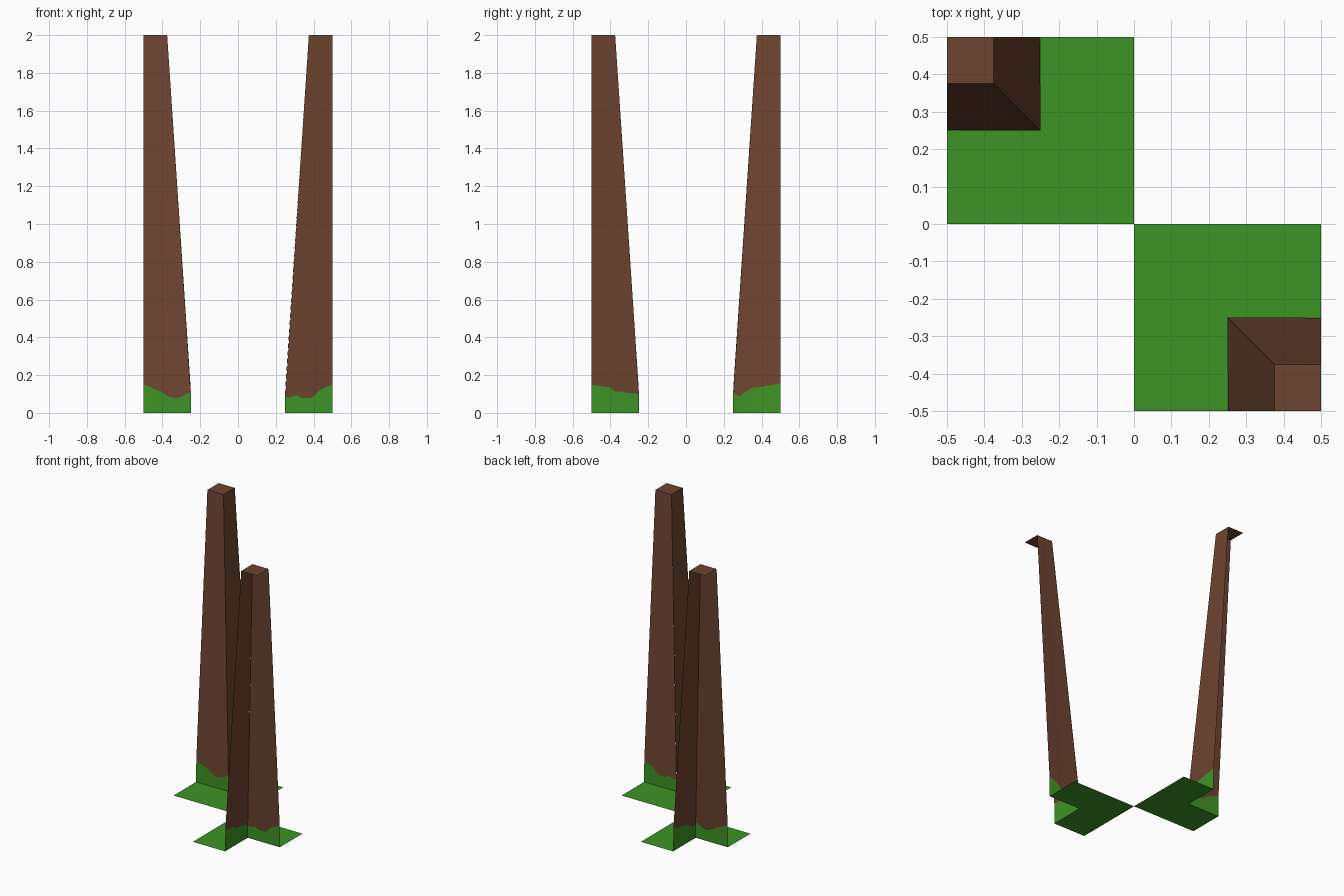
import bpy, bmesh

if "Cube" in bpy.data.objects:
    bpy.data.objects.remove(bpy.data.objects["Cube"])


def material(name, rgb):
    m = bpy.data.materials.new(name)
    m.diffuse_color = (*rgb, 1)
    m.use_nodes = True
    m.node_tree.nodes["Principled BSDF"].inputs["Base Color"].default_value = m.diffuse_color
    return m


BROWN = material("bark_brown", (0.156, 0.058, 0.030))
GREEN = material("grass_green", (0.048, 0.296, 0.018))
H, BREAK = 2.0, 0.125


def width(z):
    """Post width: straight foot, then an even taper to the top."""
    return 0.25 - 0.125 * max(0, z - BREAK) / (H - BREAK)


def finish(bm, name, mats):
    bmesh.ops.remove_doubles(bm, verts=bm.verts, dist=1e-5)
    me = bpy.data.meshes.new(name)
    bm.to_mesh(me)
    bm.free()
    for m in mats:
        me.materials.append(m)
    bpy.context.collection.objects.link(bpy.data.objects.new(name, me))


def face(bm, pts, mat=0, flip=False):
    f = bm.faces.new([bm.verts.new(p) for p in (pts[::-1] if flip else pts)])
    f.material_index = mat


def post(name, s, moss_a, moss_b):
    """Corner post open on its outer sides; moss lists give (t, height) from outer edge to inner corner."""
    bm = bmesh.new()

    def along_x(t, z):
        w = width(z)
        return (s * (0.5 - w * t), -s * (0.5 - w), z)

    def along_y(t, z):
        w = width(z)
        return (s * (0.5 - w), -s * (0.5 - w * t), z)

    # two inner walls, split into green foot and brown shaft
    for at, moss, flip in ((along_x, moss_a, False), (along_y, moss_b, True)):
        for (t0, h0), (t1, h1) in zip(moss, moss[1:]):
            face(bm, [at(t0, 0), at(t1, 0), at(t1, h1), at(t0, h0)], 1, flip)
            face(bm, [at(t0, h0), at(t1, h1), at(t1, H), at(t0, H)], 0, flip)
    # top cap
    a, b = s * 0.375, s * 0.5
    face(bm, [(a, -b, H), (b, -b, H), (b, -a, H), (a, -a, H)])
    finish(bm, name, [BROWN, GREEN])


def grass(name, s):
    """L-shaped ground sheet around the post foot."""
    bm = bmesh.new()
    outline = [(0, 0), (0, -.5), (.25, -.5), (.25, -.25), (.5, -.25), (.5, 0)]
    face(bm, [(s * x, s * y, 0) for x, y in outline])
    finish(bm, name, [GREEN])


# front right post and back left post
post("front_right_post", 1,
     [(0, .15), (.15, .135), (.3, .115), (.4, .085), (.5, .078), (.65, .078), (.75, .093), (.9, .082), (1, .085)],
     [(0, .15), (.2, .14), (.4, .135), (.5, .112), (.65, .112), (.8, .105), (1, .1)])
post("back_left_post", -1,
     [(0, .15), (.2, .13), (.4, .11), (.5, .09), (.65, .078), (.8, .085), (.9, .1), (1, .11)],
     [(0, .158), (.2, .148), (.4, .138), (.6, .132), (.75, .11), (.86, .088), (.93, .092), (1, .11)])
grass("front_right_grass", 1)
grass("back_left_grass", -1)
